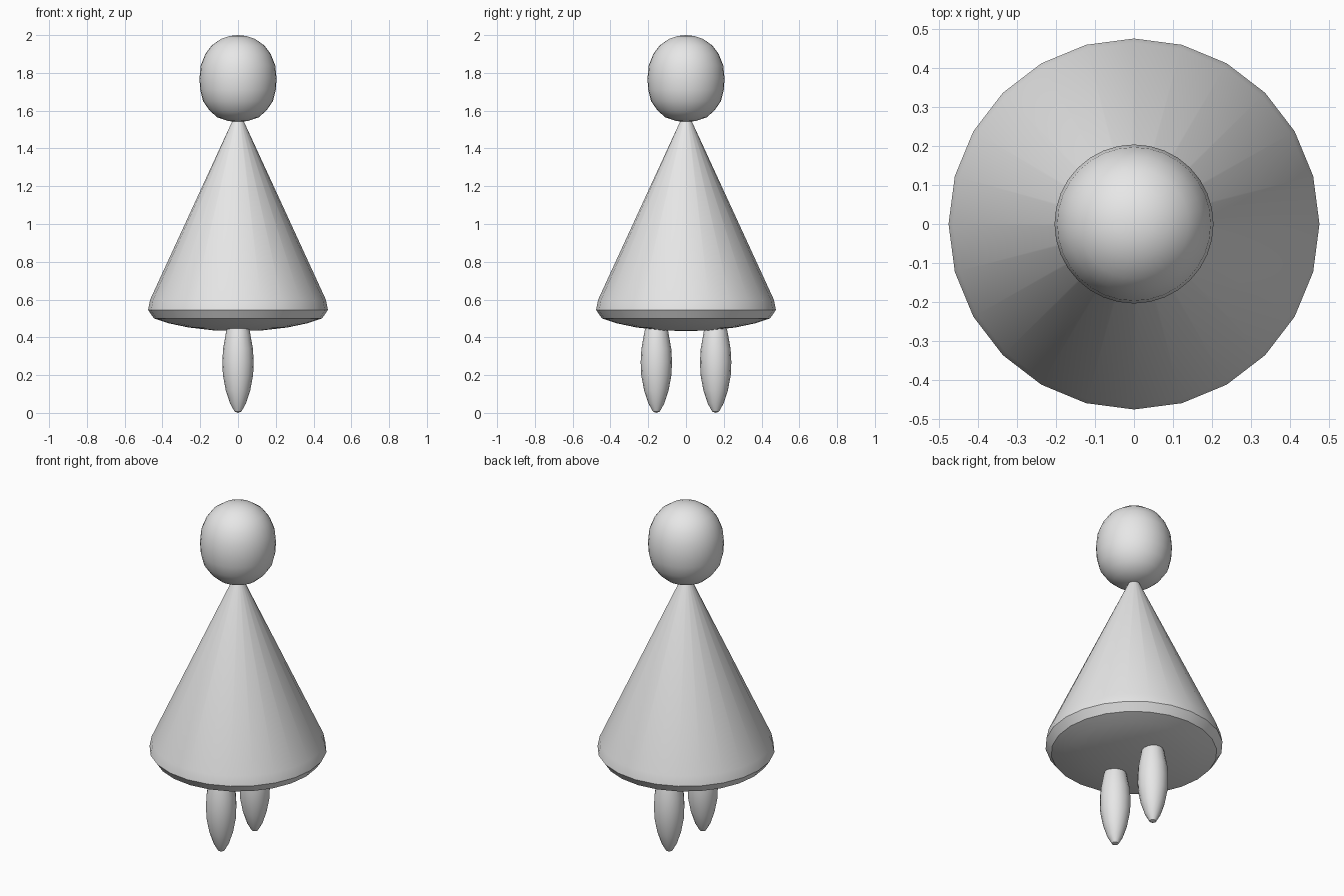
import bpy
import bmesh
import math

cube = bpy.data.objects.get("Cube")
if cube:
    bpy.data.objects.remove(cube, do_unlink=True)

# One plain grey for the whole figure
GREY = (0.8, 0.8, 0.8, 1.0)
grey = bpy.data.materials.new("light grey")
grey.use_nodes = True
grey.diffuse_color = GREY
grey.node_tree.nodes["Principled BSDF"].inputs["Base Color"].default_value = GREY


def lathe(name, profile, sides, location=(0, 0, 0)):
    """Spin a (radius, height) profile about the z axis."""
    bm = bmesh.new()
    verts = [bm.verts.new((r, 0, z)) for r, z in profile]
    edges = [bm.edges.new(pair) for pair in zip(verts, verts[1:])]
    bmesh.ops.spin(bm, geom=verts + edges, cent=(0, 0, 0), axis=(0, 0, 1),
                   angle=math.tau, steps=sides)
    bmesh.ops.remove_doubles(bm, verts=bm.verts, dist=0.0005)
    bmesh.ops.recalc_face_normals(bm, faces=bm.faces)
    mesh = bpy.data.meshes.new(name)
    bm.to_mesh(mesh)
    bm.free()
    mesh.materials.append(grey)
    obj = bpy.data.objects.new(name, mesh)
    obj.location = location
    bpy.context.collection.objects.link(obj)
    bpy.ops.object.select_all(action="DESELECT")
    obj.select_set(True)
    bpy.context.view_layer.objects.active = obj
    bpy.ops.object.shade_smooth_by_angle(angle=math.radians(30))
    return obj


# Head: rounded, slightly boxy egg
lathe("head", [(0, 1.54), (0.05, 1.545), (0.11, 1.565), (0.15, 1.60),
               (0.185, 1.65), (0.2, 1.71), (0.204, 1.77), (0.197, 1.84),
               (0.173, 1.90), (0.14, 1.945), (0.09, 1.98), (0.045, 1.995),
               (0, 2.0)], 32)

# Dress: tall cone with a turned-in hem and a shallow domed underside
lathe("dress", [(0, 0.433), (0.13, 0.437), (0.26, 0.452), (0.37, 0.475),
                (0.445, 0.5), (0.476, 0.545), (0.465, 0.6), (0.03, 1.545),
                (0, 1.6)], 24)

# Legs: slim tapered pods, one towards the front and one towards the back
leg_profile = [(0, 0), (0.018, 0.007), (0.042, 0.05), (0.065, 0.12),
               (0.08, 0.2), (0.083, 0.27), (0.079, 0.34), (0.063, 0.43),
               (0.04, 0.5), (0, 0.53)]
for name, y in (("front_leg", -0.157), ("back_leg", 0.157)):
    lathe(name, leg_profile, 16, (0, y, 0))
